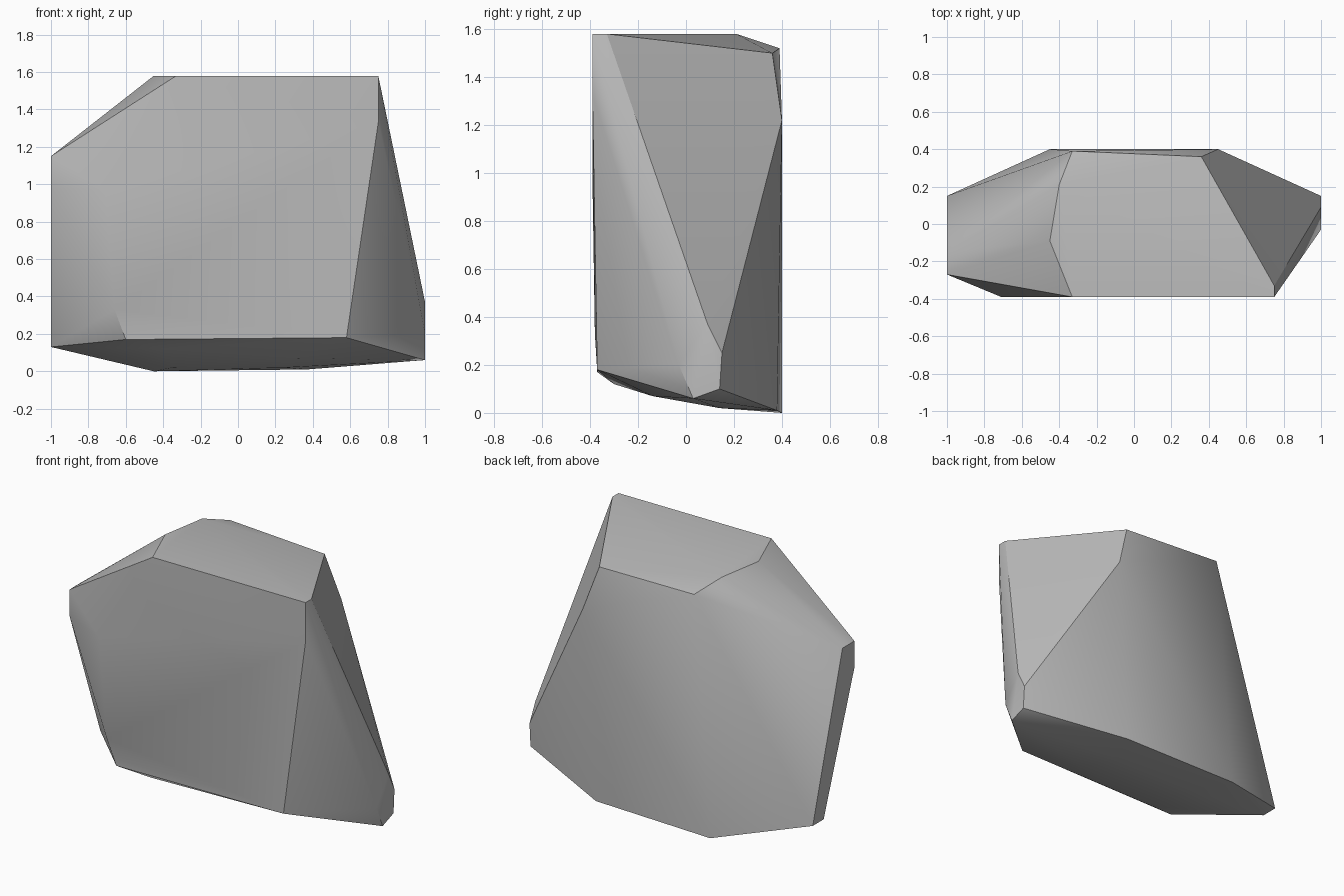
import bpy
import bmesh
from math import radians

# Remove the default cube only
default_cube = bpy.data.objects.get("Cube")
if default_cube:
    bpy.data.objects.remove(default_cube, do_unlink=True)


def make_material(name, colour):
    """Create one flat, matte material."""
    material = bpy.data.materials.new(name)
    material.use_nodes = True
    material.diffuse_color = colour
    shader = material.node_tree.nodes["Principled BSDF"]
    shader.inputs["Base Color"].default_value = colour
    shader.inputs["Roughness"].default_value = 0.9
    return material


def make_hull(name, corners, material, crease_angle):
    """Wrap a convex skin around the corners and smooth the soft edges."""
    bm = bmesh.new()
    for corner in corners:
        bm.verts.new(corner)
    result = bmesh.ops.convex_hull(bm, input=list(bm.verts))
    # Drop any corner that ended up inside the skin
    loose = [v for v in bm.verts if not v.link_faces]
    bmesh.ops.delete(bm, geom=loose, context="VERTS")
    # Merge triangles that lie in one plane
    bmesh.ops.dissolve_limit(bm, angle_limit=radians(1),
                             verts=list(bm.verts), edges=list(bm.edges))
    bmesh.ops.recalc_face_normals(bm, faces=list(bm.faces))

    mesh = bpy.data.meshes.new(name)
    bm.to_mesh(mesh)
    bm.free()
    mesh.materials.append(material)
    rock = bpy.data.objects.new(name, mesh)
    bpy.context.collection.objects.link(rock)

    bpy.ops.object.select_all(action="DESELECT")
    rock.select_set(True)
    bpy.context.view_layer.objects.active = rock
    bpy.ops.object.shade_smooth_by_angle(angle=crease_angle)
    return rock


# Flat top, dipping slightly at the back
top_rim = [
    (-.33, -.39, 1.58), (.75, -.39, 1.58), (.75, -.33, 1.58),
    (.36, .36, 1.5), (-.33, .39, 1.52), (-.4, .21, 1.58), (-.45, -.09, 1.58),
]

# Broad front slab
front_slab = [
    (.75, -.39, 1.33), (.58, -.37, .18), (-.6, -.37, .17),
    (-.66, -.38, .33), (-.71, -.39, .97),
]

# Narrow vertical facet on the -x end
long_end = [
    (-1, -.27, 1.15), (-1, -.15, 1.15), (-1, -.27, .98),
    (-1, .04, .13), (-1, .15, .13),
]

# Small pointed facet on the +x end
pointed_end = [
    (1, .09, .37), (1, .15, .25), (1, .14, .1), (1, .03, .06), (1, -.03, .2),
]

# Back shoulder and rear base corners
back_slab = [(.45, .4, 1.22), (-.45, .4, 0), (.37, .38, .01)]

# Gently rounded underside
underside = [(-.4, -.3, .12), (.3, -.14, .07), (-.35, .14, .02), (.25, .14, .02)]

stone_grey = make_material("stone grey", (.5, .5, .5, 1))
make_hull("boulder",
          top_rim + front_slab + long_end + pointed_end + back_slab + underside,
          stone_grey, radians(30))
